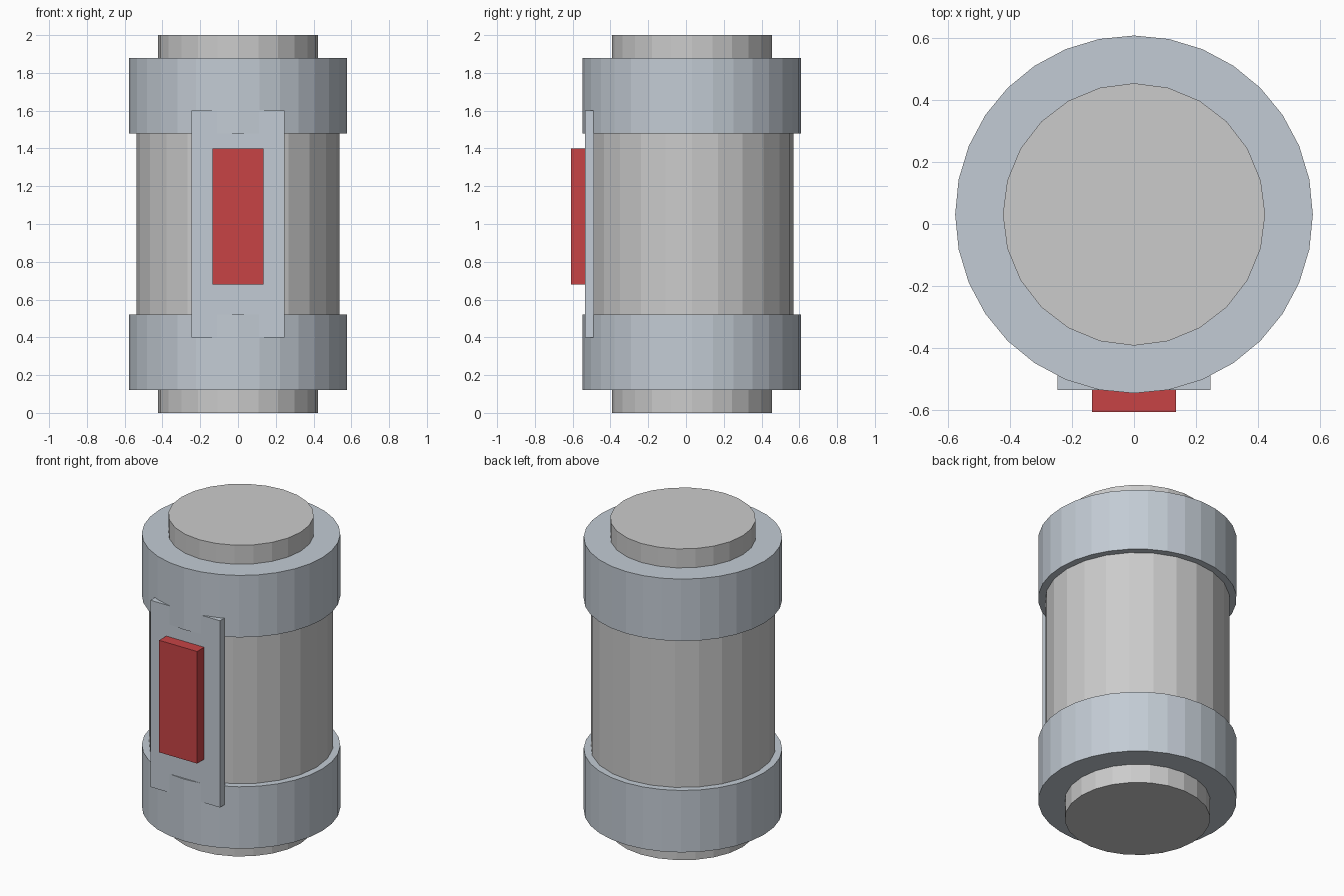
import bpy

if "Cube" in bpy.data.objects:
    bpy.data.objects.remove(bpy.data.objects["Cube"])

AXIS_Y = 0.031  # the barrel sits slightly behind centre


def material(name, rgb):
    mat = bpy.data.materials.new(name)
    mat.diffuse_color = (*rgb, 1)
    mat.use_nodes = True
    mat.node_tree.nodes["Principled BSDF"].inputs["Base Color"].default_value = mat.diffuse_color
    return mat


def cylinder(name, radius, z0, z1, sides, mat=None):
    bpy.ops.mesh.primitive_cylinder_add(vertices=sides, radius=radius, depth=z1 - z0,
                                        location=(0, AXIS_Y, (z0 + z1) / 2))
    finish(name, mat)


def box(name, half_x, y0, y1, z0, z1, mat):
    bpy.ops.mesh.primitive_cube_add(size=1, location=(0, (y0 + y1) / 2, (z0 + z1) / 2))
    bpy.context.object.scale = (2 * half_x, y1 - y0, z1 - z0)
    bpy.ops.object.transform_apply(location=False, rotation=False, scale=True)
    finish(name, mat)


def finish(name, mat):
    obj = bpy.context.object
    obj.name = name
    if mat:
        obj.data.materials.append(mat)


steel = material("blue_grey", (0.545, 0.60, 0.66))
red = material("red", (0.57, 0.057, 0.06))

# Barrel, with narrower end caps on both ends
cylinder("barrel", 0.537, 0.3, 1.7, 24)
cylinder("bottom_cap", 0.424, 0.0, 0.3, 24)
cylinder("top_cap", 0.424, 1.7, 2.0, 24)

# Collars
cylinder("bottom_collar", 0.578, 0.122, 0.52, 32, steel)
cylinder("top_collar", 0.578, 1.48, 1.878, 32, steel)

# Front plate with raised red panel
box("front_plate", 0.247, -0.536, -0.487, 0.4, 1.6, steel)
box("red_panel", 0.135, -0.608, -0.53, 0.68, 1.4, red)
